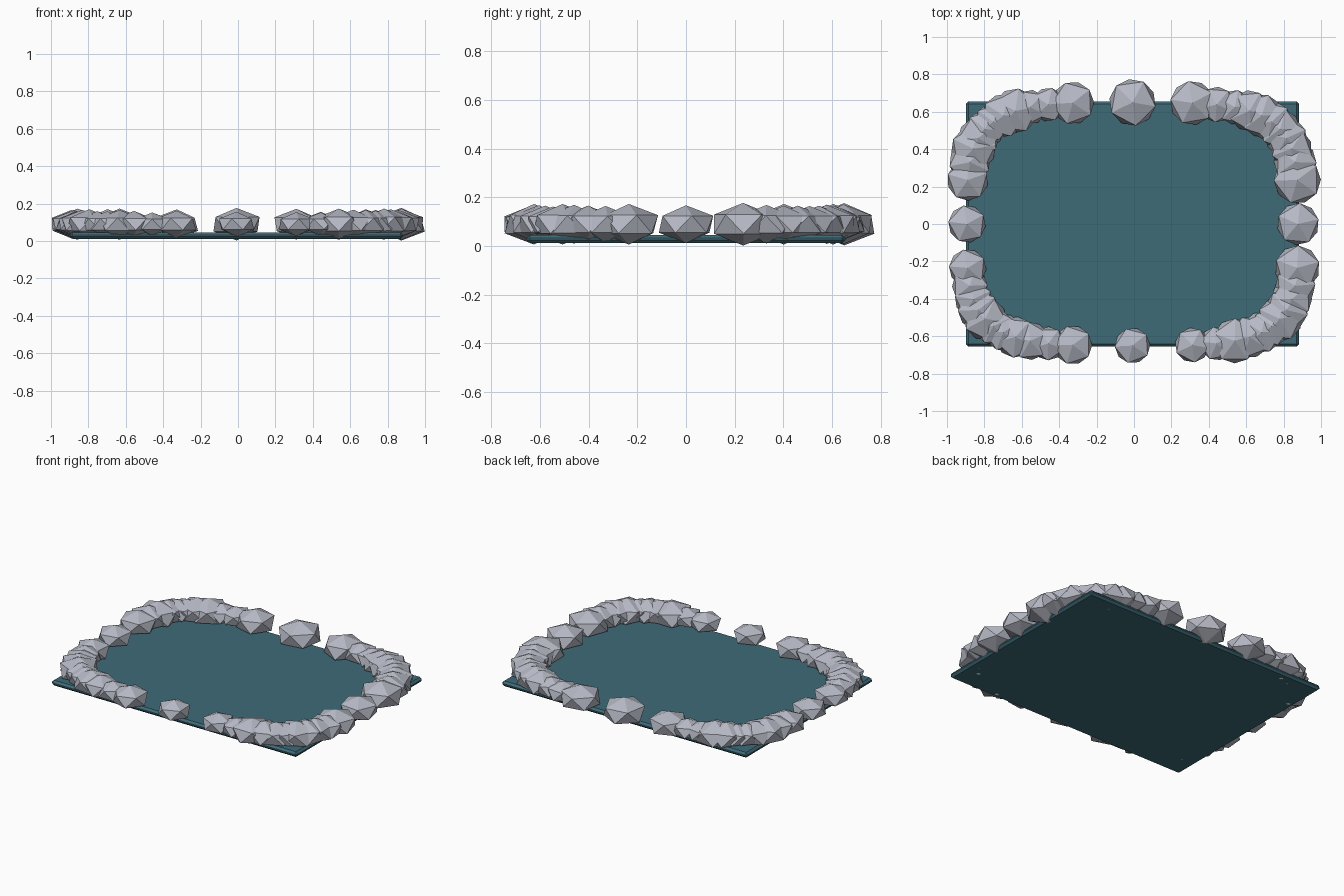
import bpy, random
from math import cos, sin, pi, copysign

random.seed(4)
cube = bpy.data.objects.get("Cube")
if cube:
    bpy.data.objects.remove(cube, do_unlink=True)


def material(name, rgb):
    m = bpy.data.materials.new(name)
    m.use_nodes = True
    m.diffuse_color = (*rgb, 1)
    m.node_tree.nodes["Principled BSDF"].inputs["Base Color"].default_value = (*rgb, 1)
    return m


stone_grey = material("stone grey", (0.47, 0.49, 0.56))
water_teal = material("water teal", (0.048, 0.145, 0.185))
CENTRE_X = -0.008

# Water: a thin slab with chamfered edges
bpy.ops.mesh.primitive_cube_add(size=1, location=(CENTRE_X, 0, 0.029))
water = bpy.context.object
water.name = "water_slab"
water.scale = (1.78, 1.31, 0.034)
bpy.ops.object.transform_apply(location=False, rotation=False, scale=True)
water.data.materials.append(water_teal)
bevel = water.modifiers.new("chamfer", "BEVEL")
bevel.width = 0.013
bevel.segments = 1

# Stone widths in thousandths, one row per quarter, anticlockwise from the left side
WIDTHS = [
    112, 126, 114, 110, 110, 108, 110, 115, 110, 92, 95, 118,
    125, 114, 90, 92, 120, 116, 100, 102, 110, 120, 110, 110,
    100, 100, 95, 100, 110, 115, 100, 100, 110, 102, 90, 104,
    95, 93, 90, 120, 112, 110, 105, 120, 115, 110, 108, 120,
]


def rounded(v):
    return copysign(abs(v) ** 0.5, v) if abs(v) > 1e-6 else 0


# Border: flattened faceted stones spaced by angle around a rounded rectangle
for i, width in enumerate(WIDTHS):
    t = 2 * pi * i / len(WIDTHS)
    radius = width / 1000 / 0.894
    bpy.ops.mesh.primitive_ico_sphere_add(
        subdivisions=1, radius=radius,
        location=(CENTRE_X + 0.885 * rounded(cos(t)), 0.65 * rounded(sin(t)), 0.09),
        rotation=(0, 0, random.uniform(0, 2 * pi)))
    stone = bpy.context.object
    stone.name = f"border_stone_{i + 1:02d}"
    stone.scale.z = 0.62
    stone.data.materials.append(stone_grey)
